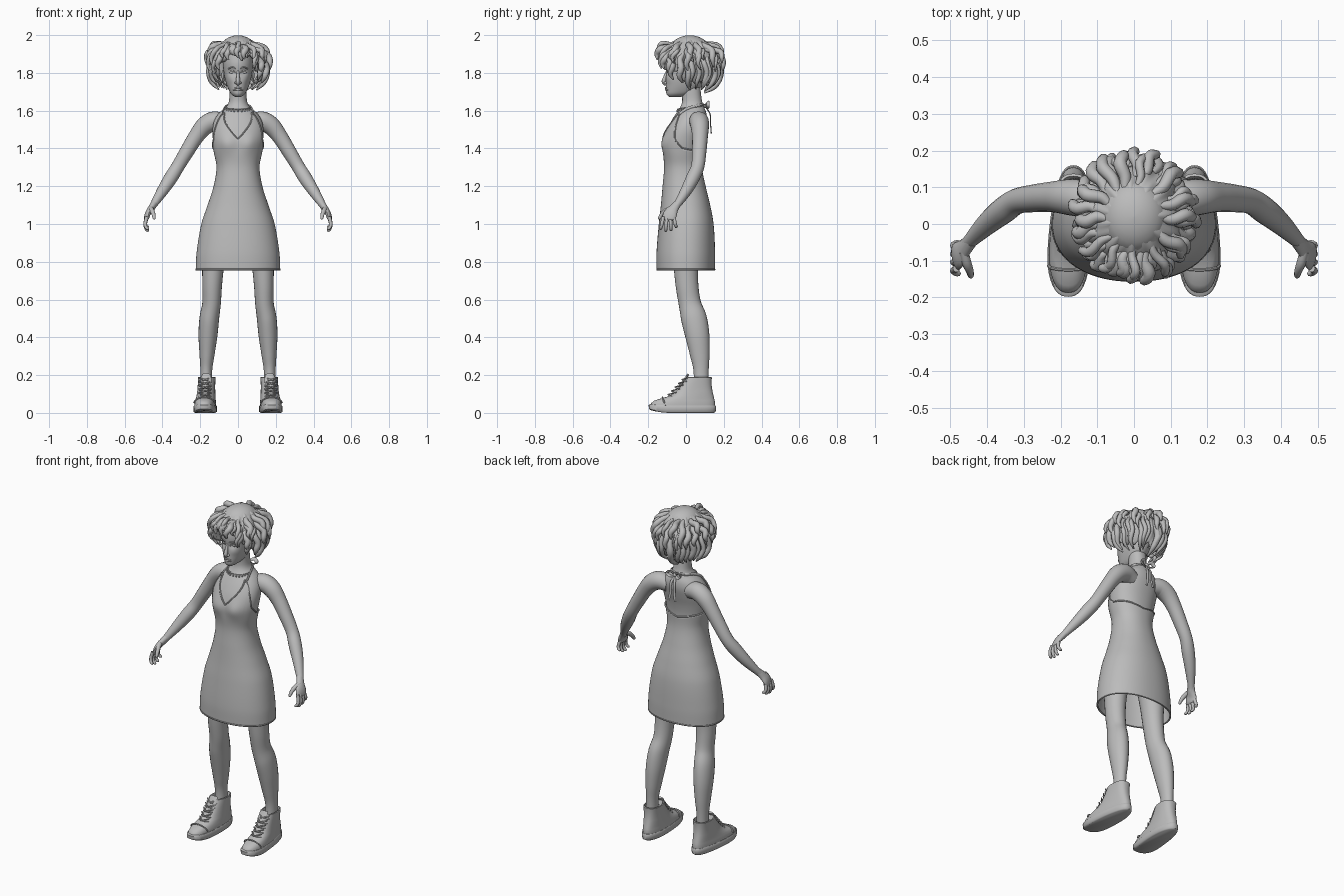
import bpy, bmesh, math, random
from mathutils import Vector
from math import sin, cos, pi, exp, asin

if "Cube" in bpy.data.objects:
    bpy.data.objects.remove(bpy.data.objects["Cube"], do_unlink=True)
random.seed(4)
GREY = (0.5, 0.5, 0.5, 1)
mat = bpy.data.materials.new("plain_grey")
mat.use_nodes = True
mat.diffuse_color = GREY
bsdf = mat.node_tree.nodes["Principled BSDF"]
bsdf.inputs["Base Color"].default_value = GREY
bsdf.inputs["Roughness"].default_value = 0.7
made = []


def build(name, parts, mirror=False, caps=True, thick=0):
    """Skin each list of rings into one mesh object."""
    bm = bmesh.new()
    for rings in parts:
        vs = [[bm.verts.new(p) for p in r] for r in rings]
        n = len(vs[0])
        for a, b in zip(vs, vs[1:]):
            for i in range(n):
                j = (i + 1) % n
                bm.faces.new((a[i], a[j], b[j], b[i]))
        if caps:
            bm.faces.new(vs[0])
            bm.faces.new(vs[-1])
    bmesh.ops.recalc_face_normals(bm, faces=bm.faces)
    me = bpy.data.meshes.new(name)
    bm.to_mesh(me)
    bm.free()
    me.materials.append(mat)
    ob = bpy.data.objects.new(name, me)
    bpy.context.collection.objects.link(ob)
    if thick:
        m = ob.modifiers.new("thickness", "SOLIDIFY")
        m.thickness, m.offset = thick, -1
    if mirror:
        ob.modifiers.new("mirror", "MIRROR").use_mirror_merge = False
    made.append(ob)


def interp(rows, t):
    """Smooth interpolation of table rows keyed by their first value."""
    t = min(max(t, rows[0][0]), rows[-1][0])
    k = max(i for i in range(len(rows) - 1) if rows[i][0] <= t)

    def slope(i, c):
        a, b = rows[max(i - 1, 0)], rows[min(i + 1, len(rows) - 1)]
        return (b[c] - a[c]) / (b[0] - a[0])
    a, b = rows[k], rows[k + 1]
    h = b[0] - a[0]
    s = (t - a[0]) / h
    return [(2*s**3 - 3*s*s + 1)*a[c] + (3*s*s - 2*s**3)*b[c]
            + h*(s**3 - 2*s*s + s)*slope(k, c) + h*(s**3 - s*s)*slope(k + 1, c)
            for c in range(1, len(a))]


def tube(pts, seg=10, sub=4, ref=(1, 0, 0)):
    """Rings along a smooth path of (x, y, z, radius[, second radius])."""
    rows = [(i, *p[:4], p[-1]) for i, p in enumerate(pts)]
    n = (len(pts) - 1) * sub
    s = [interp(rows, i / sub) for i in range(n + 1)]
    u, rings = Vector(ref), []
    for i, p in enumerate(s):
        t = (Vector(s[min(i + 1, n)][:3]) - Vector(s[max(i - 1, 0)][:3])).normalized()
        u = (u - t * u.dot(t)).normalized()
        v = t.cross(u)
        c = Vector(p[:3])
        rings.append([c + u*p[3]*cos(2*pi*k/seg) + v*p[4]*sin(2*pi*k/seg) for k in range(seg)])
    return rings


def ball(c, r, seg=12, rows=8):
    return [[(c[0] + r[0]*sin(f)*cos(2*pi*k/seg), c[1] + r[1]*sin(f)*sin(2*pi*k/seg), c[2] + r[2]*cos(f))
             for k in range(seg)] for f in [0.02 + (pi - 0.04)*i/rows for i in range(rows + 1)]]


def spow(v, e):
    return math.copysign(abs(v)**e, v)


def bump(x, z, x0, z0, w, h):
    return exp(-((abs(x) - x0)/w)**2 - ((z - z0)/h)**2)


# Body and dress silhouette: height, half width, front, back
BODY = [(.755, .218, -.15, .148), (.85, .213, -.15, .148), (1, .188, -.138, .14),
        (1.1, .155, -.127, .122), (1.2, .123, -.118, .098), (1.3, .108, -.11, .078),
        (1.38, .122, -.115, .077), (1.44, .132, -.116, .085), (1.5, .135, -.1, .1),
        (1.55, .125, -.075, .11), (1.59, .098, -.05, .107), (1.62, .062, -.03, .095),
        (1.65, .048, -.02, .085), (1.73, .045, -.025, .075)]
HEAD = [(1.672, .014, -.088, -.03), (1.685, .034, -.102, .02), (1.71, .049, -.106, .065),
        (1.75, .064, -.106, .1), (1.8, .075, -.105, .12), (1.86, .08, -.108, .13),
        (1.92, .07, -.09, .12), (1.96, .04, -.04, .08)]


def body(th, z, off=0.0):
    rx, f, b = interp(BODY, z)
    x = (rx + off) * spow(sin(th), .92)
    y = (f + b)/2 - ((b - f)/2 + off) * spow(cos(th), .92)
    if cos(th) > 0:
        y -= .014 * bump(x, z, .062, 1.425, .045, .05)
    return Vector((x, y, z))


def head(th, z):
    rx, f, b = interp(HEAD, z)
    x = rx * sin(th)
    y = (f + b)/2 - (b - f)/2 * spow(cos(th), .85)
    if cos(th) > 0:
        y += .009*bump(x, z, .031, 1.803, .02, .014) - .004*bump(x, z, .042, 1.765, .02, .02)
    return Vector((x, y, z))


def face(x, z, out=0.0):
    p = head(asin(x / interp(HEAD, z)[0]), z)
    return (p.x, p.y - out, p.z)


def spin(n):
    return [2*pi*i/n for i in range(n)]


# Torso, neck and head
build("torso", [[[body(t, 1.1 + .63*i/50) for t in spin(64)] for i in range(51)]])
build("head", [[[head(t, 1.672 + .288*i/44) for t in spin(72)] for i in range(45)]])
build("nose", [tube([(0, -.1, 1.81, .006), (0, -.109, 1.785, .008), (0, -.117, 1.757, .0115),
                     (0, -.113, 1.744, .01), (0, -.103, 1.738, .006)], 12)])
build("nostril", [ball((.011, -.109, 1.747), (.008, .009, .007))], True)
build("eye", [ball(face(.031, 1.803, -.003), (.014, .007, .007), 16, 10)], True)
build("eyelid", [tube([(*face(x, z, .001), .0025) for x, z in
                       ((.015, 1.8), (.024, 1.81), (.035, 1.811), (.047, 1.802))], 8, 4, (0, 0, 1))], True)
build("eyebrow", [tube([(*face(x, z), .0035) for x, z in
                        ((.014, 1.823), (.03, 1.83), (.05, 1.822))], 8, 4, (0, 0, 1))], True)
for nm, z, r in (("upper_lip", 1.721, .0055), ("lower_lip", 1.712, .0065)):
    build(nm, [tube([(*face(x, z - abs(x)*.1), r - abs(x)*.18) for x in (-.025, -.012, 0, .012, .025)],
                    8, 4, (0, 0, 1))])
build("ear", [ball((.077, .02, 1.785), (.01, .02, .032))], True)

# Halter dress with a low back
EDGE = [(0, 1.45), (.45, 1.53), (.72, 1.588), (.82, 1.588), (.95, 1.525), (1.2, 1.445),
        (1.6, 1.4), (2.4, 1.385), (pi, 1.365)]


def edge(th):
    t = min(th, 2*pi - th)
    for a, b in zip(EDGE, EDGE[1:]):
        if t <= b[0] + 1e-6:
            return a[1] + (b[1] - a[1])*(t - a[0])/(b[0] - a[0])


build("dress", [[[body(t, .755 + (edge(t) - .755)*i/50, .006) for t in spin(120)] for i in range(51)]],
      caps=False, thick=.005)
build("dress_piping", [tube([(*body(t, edge(t), .006), .004) for t in spin(120) + [2*pi]], 6, 1, (0, 0, 1))])
build("dress_hem", [tube([(*body(t, .76, .003), .005) for t in spin(64) + [2*pi]], 6, 1, (0, 0, 1))])
build("halter_strap", [tube([(*body(t, z, .004), .008, .004) for t, z in
                             ((.77, 1.575), (1.0, 1.598), (1.5, 1.618), (2.2, 1.628), (pi, 1.63))],
                            8, 6, (0, 0, 1))], True)
build("halter_bow", [
    tube([(.0, .1, 1.625, .005), (.025, .115, 1.645, .01, .005), (.045, .115, 1.63, .01, .005),
          (.025, .115, 1.615, .008, .004), (0, .102, 1.622, .005)], 8),
    tube([(.002, .105, 1.62, .006, .004), (.012, .128, 1.58, .008, .003), (.012, .13, 1.53, .008, .003),
          (.022, .134, 1.48, .007, .003)], 8)], True)
build("bow_knot", [ball((0, .105, 1.625), (.012, .012, .012))])


# Necklace with small beads
def neck(t):
    return body(t, 1.62 - .012*cos(t), .004)


build("necklace", [tube([(*neck(t), .004) for t in spin(40) + [2*pi]], 6, 1, (0, 0, 1))])
build("necklace_bead", [ball(neck(a*.22) + Vector((0, -.004, -.009)), (.005, .005, .009), 8, 6)
                        for a in range(-5, 6)])

# Arms and hands
build("arm", [tube([(.07, .06, 1.535, .045), (.125, .068, 1.545, .051), (.175, .073, 1.52, .049),
                    (.22, .074, 1.465, .042), (.27, .07, 1.385, .038), (.318, .062, 1.305, .035),
                    (.355, .037, 1.245, .036), (.4, 0, 1.175, .03), (.448, -.048, 1.1, .019),
                    (.46, -.062, 1.08, .018)], 20, 6, (0, 0, 1))], True)
build("palm", [tube([(.444, -.045, 1.108, .02, .018), (.462, -.066, 1.08, .026, .017),
                     (.477, -.082, 1.055, .036, .015), (.484, -.092, 1.03, .035, .012),
                     (.486, -.094, 1.02, .026, .007)], 16, 5, (0, 1, 0))], True)
fingers = []
for k, drop in enumerate((.056, .066, .062, .046)):
    y = -.121 + .019*k
    out = -.014 + .009*k
    fingers.append(tube([(.483, y, 1.038, .01), (.491, y + out*.4, 1.025 - drop*.4, .0095),
                         (.487, y + out*.8, 1.025 - drop*.75, .0085), (.478, y + out, 1.03 - drop, .0075),
                         (.476, y + out, 1.025 - drop, .003)], 10))
fingers.append(tube([(.464, -.075, 1.085, .013), (.455, -.107, 1.07, .013), (.447, -.128, 1.05, .0105),
                     (.444, -.141, 1.03, .008), (.444, -.144, 1.024, .003)], 10))
build("fingers", fingers, True)

# Legs
build("leg", [tube([(.115, 0, .98, .08, .085), (.128, 0, .85, .066, .072), (.133, 0, .76, .057, .064),
                    (.137, .006, .67, .052, .06), (.14, .02, .58, .049, .059), (.152, .042, .5, .052, .068),
                    (.159, .06, .41, .05, .064), (.164, .073, .31, .04, .052), (.168, .08, .22, .031, .04),
                    (.168, .08, .1, .031, .04)], 24, 6)], True)


# High-top shoes
def shoe_ring(z, f, b, wf, wb, lift=0.0):
    ring = []
    for t in spin(40):
        y = (f + b)/2 - (b - f)/2 * spow(cos(t), .85)
        k = (1 + cos(t))/2
        x = .165 + .014*min(max((.08 - y)/.2, 0), 1) + (wb + (wf - wb)*k)*spow(sin(t), .8)
        ring.append((x, y, z + lift*max(0, (-.08 - y)/.12)**2))
    return ring


build("shoe_sole", [[shoe_ring(*r) for r in (
    (0, -.185, .148, .058, .046, .018), (.006, -.196, .157, .065, .052, .016),
    (.034, -.198, .16, .066, .053, .008), (.04, -.194, .156, .062, .05, .006))]], True)
build("shoe_upper", [[shoe_ring(*r) for r in (
    (.03, -.19, .153, .06, .049), (.05, -.186, .154, .06, .05), (.065, -.168, .152, .056, .049),
    (.077, -.13, .149, .054, .047), (.09, -.085, .146, .052, .046), (.115, -.053, .14, .048, .045),
    (.145, -.028, .136, .046, .045), (.175, -.008, .136, .045, .047), (.188, .0, .137, .045, .048),
    (.19, .008, .13, .04, .043), (.165, .02, .122, .034, .037))]], True)
build("shoe_tongue", [tube([(.17, -.04, .125, .025, .006), (.168, -.008, .172, .027, .007),
                            (.167, .012, .205, .024, .006)], 12)], True)
laces = []
for i in range(5):
    z, y = .09 + .02*i, -.088 + .0185*i
    for s in (-1, 1):
        laces.append(tube([(.174 - s*.032, y + .016, z - .003, .004), (.174, y - .006, z + .006, .004),
                           (.174 + s*.032, y + .02, z + .014, .004)], 6, 4, (0, 0, 1)))
build("shoe_laces", laces, True)
build("toe_cap_seam", [tube([(.178 + .056*sin(a), -.125 + .012*(1 - cos(a)), .05 + .033*cos(a), .004)
                             for a in (-1.5, -1, -.5, 0, .5, 1, 1.5)], 6, 4, (0, 1, 0))], True)

# Hair: a ridged cap, then hanging locks
LOW = [(0, .5), (.55, .35), (.95, -.2), (1.5, -.58), (pi, -.76)]


def low(t):
    t %= 2*pi
    return interp(LOW, min(t, 2*pi - t))[0]


def scalp(t, lat, s=1.0):
    c = cos(lat)
    return Vector((.14*s*c*sin(t), .02 - .152*s*c*cos(t), 1.84 + .152*s*sin(lat)))


def ridge(t, lat):
    return 1 + cos(lat)*(.03*sin(11*t + 3*lat) + .018*sin(19*t - 4*lat))


cap = []
for i in range(25):
    ring = []
    for t in spin(120):
        lo = low(t) + .09*sin(13*t)
        lat = lo + (1.54 - lo)*i/24
        ring.append(scalp(t, lat, ridge(t, lat)))
    cap.append(ring)
build("hair_cap", [cap], caps=False, thick=.02)
build("hair_crown", [ball((0, .02, 1.932), (.09, .1, .067), 24, 12)])

locks = []
for count, start, flare in ((30, .42, 1.08), (22, .72, 1.15), (13, .95, 1.18)):
    for i in range(count):
        t = 2*pi*(i + random.uniform(-.3, .3))/count
        end = low(t) - random.uniform(.1, .35)
        a = max(start, low(t) + .35)
        if flare > 1.1:
            end = max(end, a - random.uniform(.55, 1.0))
        w, f = random.uniform(.011, .017), flare + random.uniform(-.05, .06)
        tw = random.uniform(-.16, .16)
        path = []
        for k, (s, r) in enumerate(((.93, .7), (1.03, 1), (f, 1.1), (f + .02, .9), (f - .02, .25))):
            q = k/4
            path.append((*scalp(t + tw*q + .035*(-1)**k, a + (end - a)*q, s), w*r))
        locks.append(tube(path, 8, 4, (cos(t), sin(t), .1)))
build("hair_locks", locks)

# Smooth shading with crisp edges
bpy.ops.object.select_all(action="DESELECT")
for ob in made:
    ob.select_set(True)
bpy.context.view_layer.objects.active = made[0]
bpy.ops.object.shade_smooth_by_angle(angle=math.radians(50))
